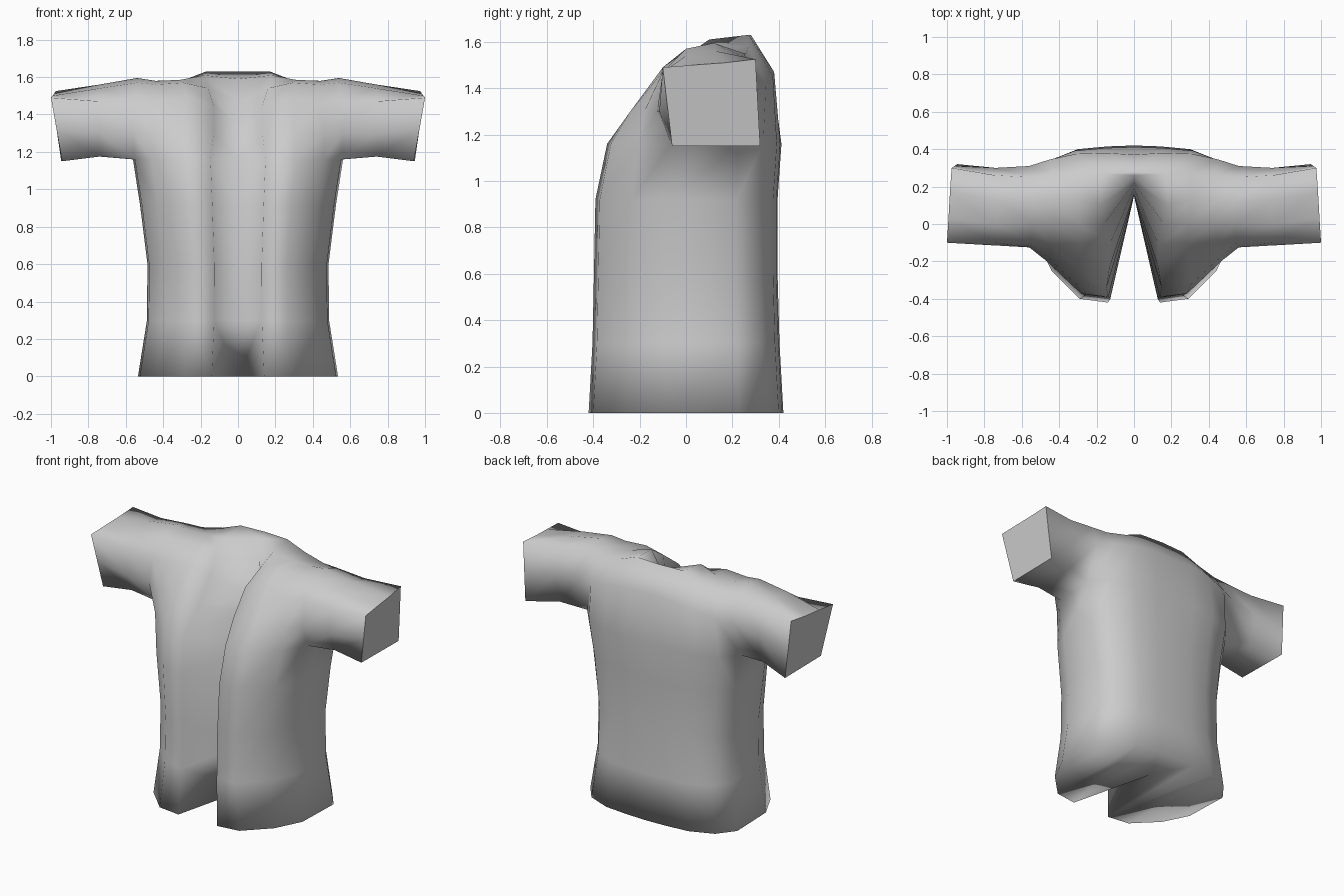
import bpy, bmesh

if "Cube" in bpy.data.objects:
    bpy.data.objects.remove(bpy.data.objects["Cube"])

grey = bpy.data.materials.new("cloth_grey")
grey.diffuse_color = (0.6, 0.6, 0.6, 1)
grey.use_nodes = True
grey.node_tree.nodes["Principled BSDF"].inputs["Base Color"].default_value = grey.diffuse_color

# Heights of the torso rows, with the half width, front and back factors at each
rows = [(0.0, 1.0, 1.0, 1.0), (0.3, 0.91, 0.96, 0.96), (0.6, 0.905, 0.945, 0.94),
        (0.92, 0.98, 0.93, 0.94), (1.16, 1.05, 0.81, 0.98)]
# Hem outline per station: front x, front y, back x, back y
hem = [(0, 0.15, 0, 0.42), (0.14, -0.42, 0.14, 0.415), (0.29, -0.40, 0.30, 0.40),
       (0.44, -0.25, 0.45, 0.34), (0.525, -0.08, 0.535, 0.23)]
# Shoulder arch per station, from chest over the top to the back
arch = [
    [(0, .16, 1.25), (0, .19, 1.34), (0, .22, 1.47), (0, .26, 1.59), (0, .28, 1.63), (0, .37, 1.47)],
    [(.13, -.23, 1.3), (.13, -.11, 1.45), (.16, 0, 1.54), (.18, .1, 1.61), (.17, .27, 1.63), (.15, .38, 1.47)],
    [(.3, -.24, 1.3), (.28, -.1, 1.49), (.29, 0, 1.57), (.31, .13, 1.585), (.3, .27, 1.58), (.31, .375, 1.45)],
    [(.46, -.18, 1.3), (.44, -.11, 1.46), (.44, 0, 1.56), (.44, .13, 1.58), (.44, .26, 1.55), (.45, .345, 1.42)],
    [(.56, -.125, 1.3), (.55, -.1, 1.47), (.54, 0, 1.57), (.54, .12, 1.595), (.55, .25, 1.55), (.56, .31, 1.4)],
]
# Sleeve rings, from underarm front over the top to underarm back
sleeve = [
    [(.74, -.05, 1.175), (.74, -.115, 1.3), (.74, -.1, 1.47), (.74, 0, 1.54), (.74, .13, 1.56),
     (.74, .26, 1.53), (.74, .3, 1.37), (.74, .26, 1.18)],
    [(.94, -.06, 1.15), (.97, -.08, 1.32), (1.0, -.1, 1.49), (.992, .03, 1.5), (.984, .17, 1.51),
     (.975, .3, 1.525), (.96, .31, 1.33), (.945, .32, 1.15)],
]

bm = bmesh.new()


def face(*verts):
    return bm.faces.new(verts)


# Each station is one strip running up the front, over the shoulder and down the back
stations = []
for (fx, fy, bx, by), top in zip(hem, arch):
    front = [(fx * w, fy * (f if fy < 0 else 1), z) for z, w, f, b in rows]
    back = [(bx * w, by * b, z) for z, w, f, b in reversed(rows)]
    stations.append([bm.verts.new(p) for p in front + top + back])
for a, b in zip(stations, stations[1:]):
    for k in range(len(a) - 1):
        face(a[k], b[k], b[k + 1], a[k + 1])
    face(a[0], a[-1], b[-1], b[0])            # underside

# Side panel below the arm
side, n = stations[-1], len(rows)
for k in range(n - 1):
    face(side[k], side[-1 - k], side[-2 - k], side[k + 1])

# Short sleeve continuing from the armhole
ring = side[n - 1:len(side) - n + 1]
for pts in sleeve:
    nxt = [bm.verts.new(p) for p in pts]
    for k in range(len(ring)):
        j = (k + 1) % len(ring)
        face(ring[k], nxt[k], nxt[j], ring[j])
    ring = nxt
cuff = face(*ring)

bmesh.ops.recalc_face_normals(bm, faces=bm.faces)
if cuff.normal.x < 0:
    bmesh.ops.reverse_faces(bm, faces=bm.faces)
for f in bm.faces:
    f.smooth = f is not cuff
for e in cuff.edges:
    e.smooth = False

mesh = bpy.data.meshes.new("open_jacket")
bm.to_mesh(mesh)
bm.free()
mesh.materials.append(grey)
jacket = bpy.data.objects.new("open_jacket", mesh)
bpy.context.collection.objects.link(jacket)

# Left half
mirror = jacket.modifiers.new("mirror", 'MIRROR')
mirror.use_clip = True
mirror.merge_threshold = 0.001
